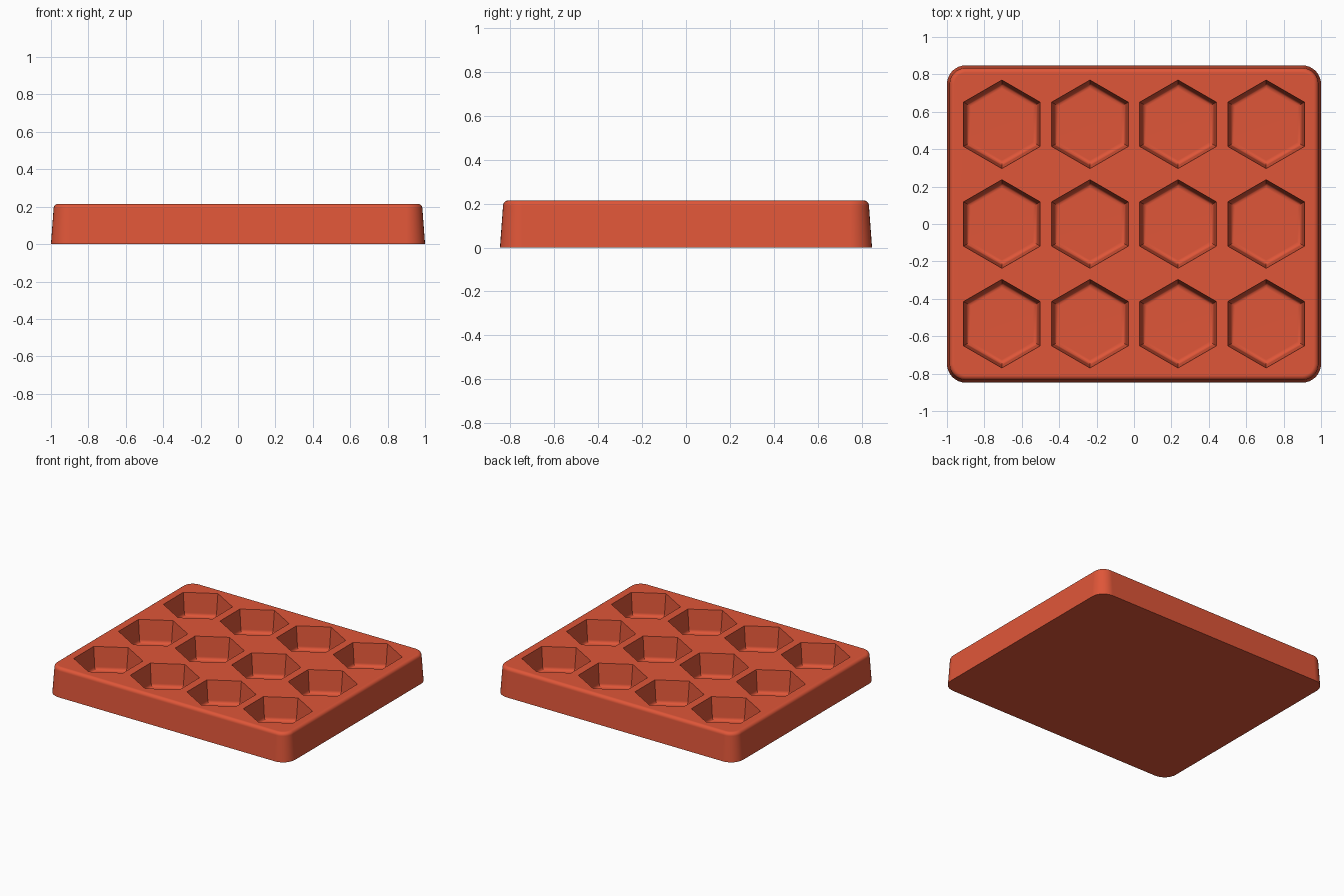
import bpy
import bmesh
from math import sin, cos, pi

cube = bpy.data.objects.get("Cube")
if cube:
    bpy.data.objects.remove(cube, do_unlink=True)

HEIGHT, FLOOR = 0.215, 0.045
HALF_X, HALF_Y, CORNER = 1.0, 0.848, 0.1
DRAFT, FILLET = 0.014, 0.025
STEPS = 6

red = bpy.data.materials.new("red plastic")
red.use_nodes = True
red.diffuse_color = (0.74, 0.093, 0.04, 1)
red.node_tree.nodes["Principled BSDF"].inputs["Base Color"].default_value = red.diffuse_color


def rounded_rect(inset, z):
    """Outline of the tray, drawn in by inset."""
    r = CORNER - inset
    pts = []
    for k, (sx, sy) in enumerate([(1, 1), (-1, 1), (-1, -1), (1, -1)]):
        for i in range(9):
            a = (k + i / 8) * pi / 2
            pts.append((sx * (HALF_X - CORNER) + r * cos(a),
                        sy * (HALF_Y - CORNER) + r * sin(a), z))
    return pts


def hexagon(apothem, z, cx, cy):
    r = apothem / cos(pi / 6)
    return [(cx + r * cos(pi / 6 + k * pi / 3), cy + r * sin(pi / 6 + k * pi / 3), z)
            for k in range(6)]


def loft(bm, outlines):
    """Skin stacked outlines and cap both ends."""
    rings = [[bm.verts.new(p) for p in pts] for pts in outlines]
    n = len(rings[0])
    for low, high in zip(rings, rings[1:]):
        for i in range(n):
            j = (i + 1) % n
            bm.faces.new((low[i], low[j], high[j], high[i]))
    bm.faces.new(rings[0][::-1])
    bm.faces.new(rings[-1])


def finish(name, bm):
    bmesh.ops.recalc_face_normals(bm, faces=bm.faces)
    mesh = bpy.data.meshes.new(name)
    bm.to_mesh(mesh)
    bm.free()
    mesh.materials.append(red)
    obj = bpy.data.objects.new(name, mesh)
    bpy.context.collection.objects.link(obj)
    return obj


# Tray body: drafted sides with a rolled top edge
bm = bmesh.new()
profile = [(0, 0)]
for s in range(STEPS + 1):
    a = s / STEPS * pi / 2
    profile.append((DRAFT + FILLET * (1 - cos(a)), HEIGHT - FILLET * (1 - sin(a))))
loft(bm, [rounded_rect(inset, z) for inset, z in profile])
tray = finish("tray", bm)

# Pocket cutters: drafted hexagons with a filleted floor, four by three
bm = bmesh.new()
TOP_APOTHEM = 0.205
profile = []
for s in range(STEPS + 1):
    a = s / STEPS * pi / 2
    profile.append((TOP_APOTHEM - DRAFT - FILLET * (1 - sin(a)),
                    FLOOR + FILLET * (1 - cos(a))))
profile += [(TOP_APOTHEM, HEIGHT), (TOP_APOTHEM, HEIGHT + 0.1)]
for col in range(4):
    for row in range(3):
        x, y = (col - 1.5) * 0.471, (row - 1) * 0.533
        loft(bm, [hexagon(ap, z, x, y) for ap, z in profile])
cutter = finish("pocket_cutter", bm)
cutter.hide_render = True

# Cut the pockets and shade
cut = tray.modifiers.new("pockets", "BOOLEAN")
cut.operation = "DIFFERENCE"
cut.solver = "EXACT"
cut.object = cutter
for obj in bpy.context.selected_objects:
    obj.select_set(False)
bpy.context.view_layer.objects.active = tray
tray.select_set(True)
bpy.ops.object.modifier_apply(modifier=cut.name)
bpy.data.objects.remove(cutter, do_unlink=True)
bpy.ops.object.shade_smooth_by_angle(angle=pi / 6)
weighted = tray.modifiers.new("weighted normals", "WEIGHTED_NORMAL")
weighted.keep_sharp = True
